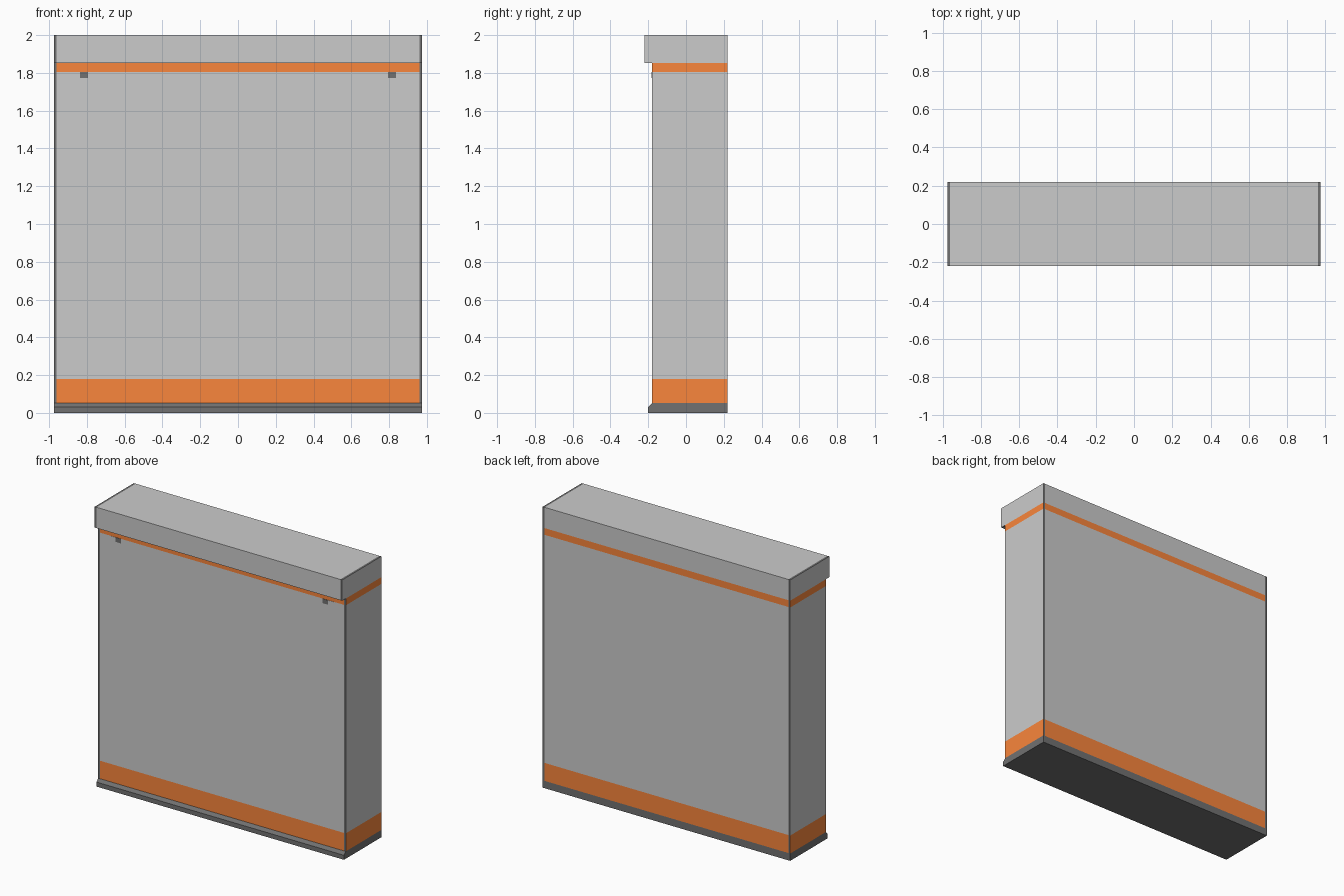
import bpy, bmesh

if "Cube" in bpy.data.objects:
    bpy.data.objects.remove(bpy.data.objects["Cube"])


def material(name, r, g, b):
    m = bpy.data.materials.new(name)
    m.diffuse_color = (r, g, b, 1)
    m.use_nodes = True
    m.node_tree.nodes["Principled BSDF"].inputs["Base Color"].default_value = m.diffuse_color
    return m


DARK = material("dark_trim", 0.165, 0.165, 0.165)
ORANGE = material("orange_band", 0.95, 0.24, 0.045)
GREY = material("body_grey", 0.8, 0.8, 0.8)
HEADER = material("header_grey", 0.62, 0.62, 0.62)
LIGHT = material("latch_grey", 0.58, 0.58, 0.58)


def prism(name, profile, x0, x1, mat, edge_mat=None):
    """Extrude a (y, z) profile along x; edge_mat colours everything but the outer end."""
    bm = bmesh.new()
    base = bm.faces.new([bm.verts.new((x0, y, z)) for y, z in profile])
    ext = bmesh.ops.extrude_face_region(bm, geom=[base])
    bmesh.ops.translate(bm, vec=(x1 - x0, 0, 0),
                        verts=[v for v in ext["geom"] if isinstance(v, bmesh.types.BMVert)])
    bmesh.ops.recalc_face_normals(bm, faces=bm.faces)
    side = 1 if x0 + x1 > 0 else -1
    for f in bm.faces:
        f.material_index = 1 if edge_mat and f.normal.x * side < 0.9 else 0
    me = bpy.data.meshes.new(name)
    bm.to_mesh(me)
    bm.free()
    me.materials.append(mat)
    if edge_mat:
        me.materials.append(edge_mat)
    ob = bpy.data.objects.new(name, me)
    bpy.context.collection.objects.link(ob)
    return ob


def rect(y0, y1, z0, z1):
    return [(y0, z0), (y1, z0), (y1, z1), (y0, z1)]


INNER, OUTER, BACK, FRONT = 0.96, 0.975, 0.22, -0.18

# Stacked layers, bottom to top
layers = [
    ("base", [(-0.2, 0), (BACK, 0), (BACK, 0.052), (FRONT, 0.052), (-0.2, 0.032)], DARK),
    ("lower_band", rect(FRONT, BACK, 0.052, 0.18), ORANGE),
    ("body", rect(FRONT, BACK, 0.18, 1.804), GREY),
    ("upper_band", rect(FRONT, BACK, 1.804, 1.852), ORANGE),
    ("header", rect(-0.22, BACK, 1.852, 2.0), HEADER),
]
for name, profile, mat in layers:
    prism(name, profile, -INNER, INNER, mat)
    # End panels with dark edges
    for s, tag in ((-1, "left"), (1, "right")):
        prism(f"{name}_{tag}_end_panel", profile, s * INNER, s * OUTER, mat, DARK)

# Small flush latches below the upper band
for s, tag in ((-1, "left"), (1, "right")):
    tile = rect(FRONT - 0.002, FRONT + 0.01, 1.772, 1.804)
    prism(f"{tag}_latch_dark", tile, s * 0.794, s * 0.836, DARK)
    prism(f"{tag}_latch_light", tile, s * 0.836, s * 0.878, LIGHT)
